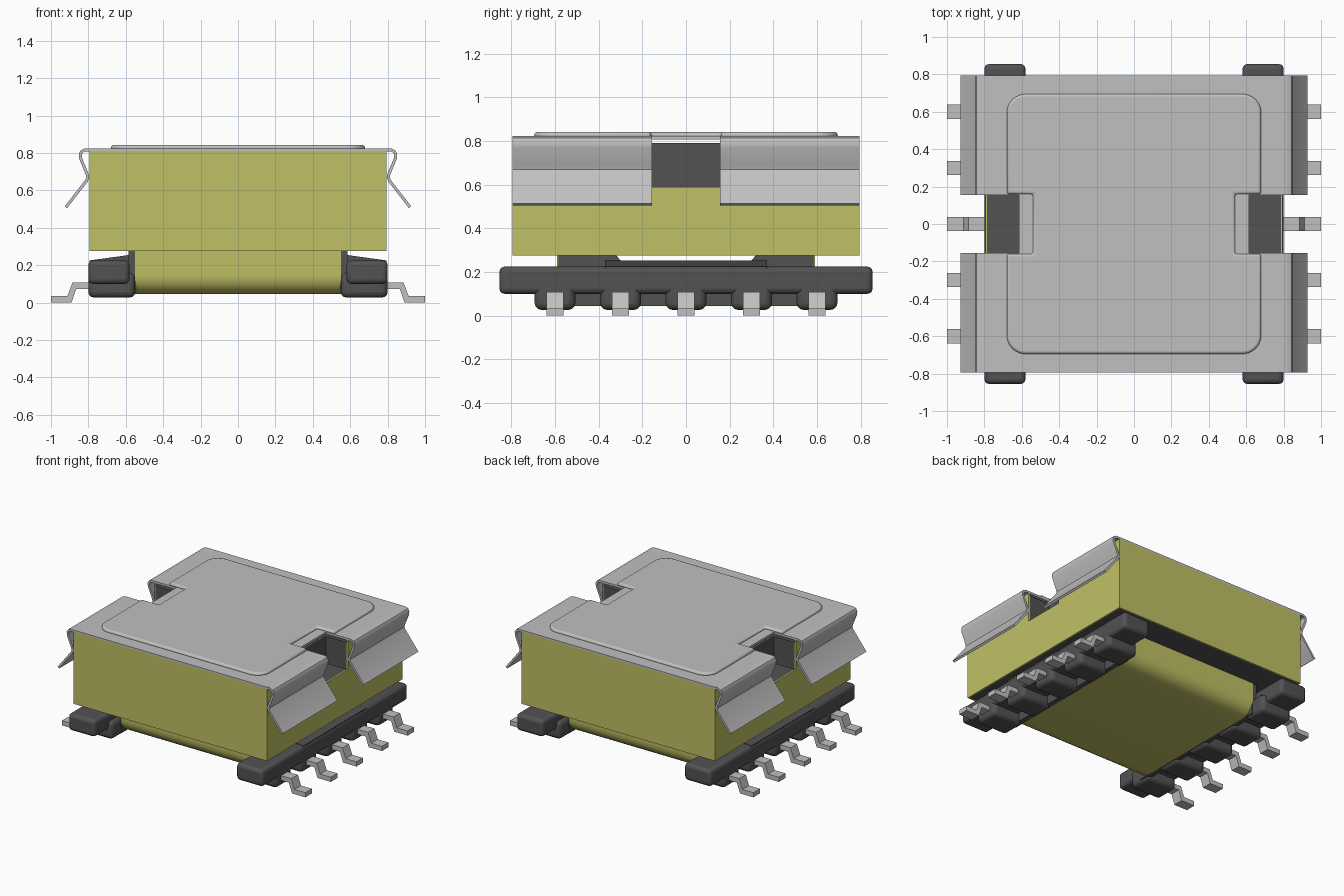
import bpy, bmesh, math

cube = bpy.data.objects.get("Cube")
if cube:
    bpy.data.objects.remove(cube, do_unlink=True)


def material(name, rgb):
    m = bpy.data.materials.new(name)
    m.use_nodes = True
    m.diffuse_color = (*rgb, 1)
    m.node_tree.nodes["Principled BSDF"].inputs["Base Color"].default_value = (*rgb, 1)
    return m


METAL = material("light grey metal", (0.53, 0.53, 0.53))
TAPE = material("yellow tape", (0.53, 0.53, 0.13))
DARK = material("dark grey plastic", (0.085, 0.085, 0.085))


def prism(name, pts, axis, a, b, mat, bevel=0.0, segs=3, smooth=False):
    """Extrude a 2D outline along an axis from a to b."""
    place = {"x": lambda p, h: (h, p[0], p[1]),
             "y": lambda p, h: (p[0], h, p[1]),
             "z": lambda p, h: (p[0], p[1], h)}[axis]
    bm = bmesh.new()
    lo = [bm.verts.new(place(p, a)) for p in pts]
    hi = [bm.verts.new(place(p, b)) for p in pts]
    bm.faces.new(lo)
    bm.faces.new(hi[::-1])
    n = len(pts)
    for i in range(n):
        j = (i + 1) % n
        bm.faces.new((lo[i], lo[j], hi[j], hi[i]))
    bmesh.ops.recalc_face_normals(bm, faces=bm.faces)
    me = bpy.data.meshes.new(name)
    bm.to_mesh(me)
    bm.free()
    me.materials.append(mat)
    ob = bpy.data.objects.new(name, me)
    bpy.context.collection.objects.link(ob)
    if bevel:
        mod = ob.modifiers.new("bevel", "BEVEL")
        mod.width, mod.segments = bevel, segs
        mod.limit_method, mod.angle_limit = "ANGLE", math.radians(40)
    if bevel or smooth:
        bpy.ops.object.select_all(action="DESELECT")
        ob.select_set(True)
        bpy.context.view_layer.objects.active = ob
        bpy.ops.object.shade_smooth_by_angle(angle=math.radians(35))
    return ob


def rect(x0, x1, y0, y1):
    return [(x0, y0), (x1, y0), (x1, y1), (x0, y1)]


def flip(pts, s):
    return [(s * x, y) for x, y in pts]


def ribbon(path, t):
    """Give an open 2D path a constant thickness."""
    left, right = [], []
    for i, (x, y) in enumerate(path):
        p, q = path[max(i - 1, 0)], path[min(i + 1, len(path) - 1)]
        dx, dy = q[0] - p[0], q[1] - p[1]
        k = t / 2 / math.hypot(dx, dy)
        left.append((x - dy * k, y + dx * k))
        right.append((x + dy * k, y - dx * k))
    return left + right[::-1]


def notched(w, d, nx, ny, r=0.0):
    """Rectangle outline with rounded corners and a notch in each x side."""
    quarter = [(nx, ny), (w, ny)]
    if r:
        quarter += [(w - r + r * math.cos(a), d - r + r * math.sin(a))
                    for a in (math.pi / 2 * i / 8 for i in range(9))]
    else:
        quarter.append((w, d))
    half = quarter + [(-x, y) for x, y in quarter[::-1]]
    return half + [(-x, -y) for x, y in half]


# Core: solid lower half, notched upper half
prism("core_lower", rect(-.785, .785, -.785, .785), "z", .276, .59, DARK)
prism("core_upper", notched(.785, .785, .615, .155), "z", .59, .79, DARK)

# Tape wrapped round the core, cut away at the two side notches
side_tape = [(-.795, .275), (.795, .275), (.795, .81), (.155, .81),
             (.155, .59), (-.155, .59), (-.155, .81), (-.795, .81)]
for s, side in ((1, "left"), (-1, "right")):
    prism("tape_" + side, side_tape, "x", s * .785, s * .795, TAPE)
for s, end in ((-1, "front"), (1, "back")):
    prism("tape_" + end, rect(-.785, .785, .275, .81), "y", s * .785, s * .795, TAPE)

# Winding with rounded lower edges and a shallow gap below the core
R = .1
arc = [(.59 - R + R * math.cos(a), .045 + R - R * math.sin(a))
       for a in (math.pi / 2 * i / 8 for i in range(9))]
top_gap = [(-.59, .276), (-.32, .276), (-.30, .254), (.30, .254), (.32, .276), (.59, .276)]
winding = top_gap + arc + [(-y, z) for y, z in arc[::-1]]
prism("winding", winding, "x", -.55, .55, TAPE, smooth=True)

# Spring clip: top plate, raised panel and four springy lips
prism("clip_plate", notched(.80, .795, .615, .155), "z", .807, .823, METAL)
prism("clip_panel", notched(.68, .695, .54, .16, .10), "z", .812, .842, METAL, .014)
lip = ribbon([(.798, .815), (.82, .815), (.836, .808), (.843, .795), (.842, .772),
              (.808, .69), (.803, .67), (.81, .651), (.92, .51)], .016)

flange = [(-.585, .045), (.585, .045), (.585, .275), (.32, .275),
          (.30, .254), (-.30, .254), (-.32, .275), (-.585, .275)]
wedge = [(.56, .215), (.795, .215), (.795, .225), (.585, .254), (.56, .254)]
pin = [(.72, .073), (.865, .073), (.89, 0), (1, 0), (1, .035),
       (.912, .035), (.885, .108), (.72, .108)]

for s, side in ((1, "left"), (-1, "right")):
    for t, end in ((-1, "front"), (1, "back")):
        prism(f"clip_lip_{end}_{side}", flip(lip, s), "y", t * .155, t * .795, METAL, smooth=True)

    # Bobbin side: rail, inner flange and sloped top
    prism("bobbin_rail_" + side, flip(rect(.58, .80, -.855, .855), s), "z", .10, .225, DARK, .025)
    prism("bobbin_flange_" + side, flange, "x", s * .545, s * .585, DARK)
    prism("bobbin_slope_" + side, flip(wedge, s), "y", -.37, .37, DARK)

    # Five feet, each with a bent pin
    for i in range(5):
        y = -.6 + .3 * i
        prism(f"foot_{side}_{i + 1}", flip(rect(.55, .80, y - .093, y + .093), s),
              "z", .027, .16, DARK, .03)
        prism(f"pin_{side}_{i + 1}", flip(pin, s), "y", y - .038, y + .038, METAL)
